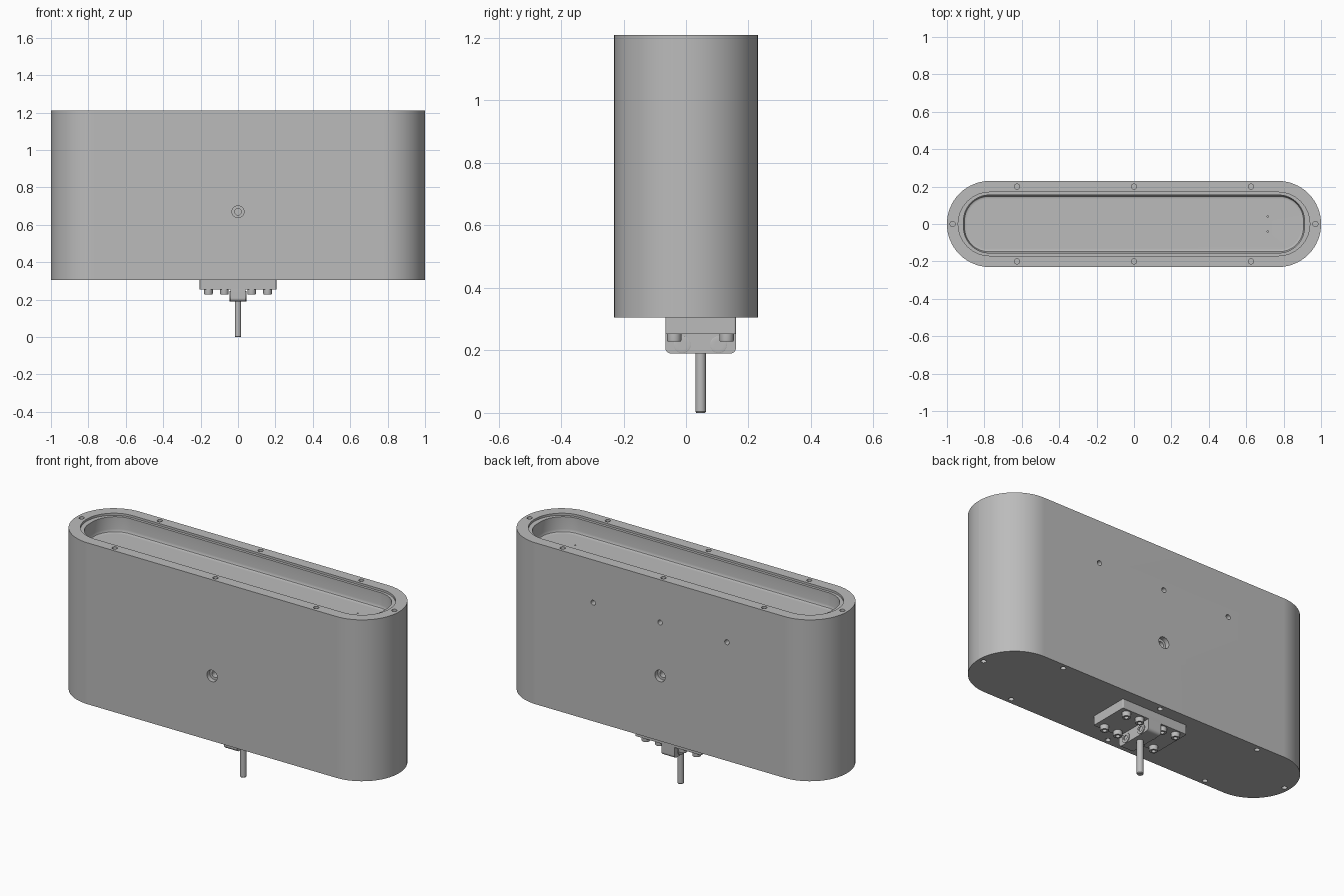
import bpy, bmesh
from math import pi, sin, cos
from mathutils import Matrix, Vector

old = bpy.data.objects.get("Cube")
if old:
    bpy.data.objects.remove(old)

metal = bpy.data.materials.new("satin grey metal")
metal.use_nodes = True
GREY = (0.5, 0.5, 0.5, 1)
metal.diffuse_color = GREY
metal.node_tree.nodes["Principled BSDF"].inputs["Base Color"].default_value = GREY


def rounded(hx, hy, r, z, steps=16):
    """Rounded rectangle outline at height z."""
    pts = []
    corners = [(1, 1), (-1, 1), (-1, -1), (1, -1)]
    for k, (sx, sy) in enumerate(corners):
        for i in range(steps + 1):
            a = (k + i / steps) * pi / 2
            pts.append(Vector((sx * (hx - r) + r * cos(a), sy * (hy - r) + r * sin(a), z)))
    return pts


def circle(r, z, n=24):
    return [Vector((r * cos(2 * pi * i / n), r * sin(2 * pi * i / n), z)) for i in range(n)]


def loft(name, rings, place=Matrix()):
    """Skin a stack of outlines and cap both ends."""
    bm = bmesh.new()
    loops = [[bm.verts.new(place @ p) for p in ring] for ring in rings]
    for a, b in zip(loops, loops[1:]):
        n = len(a)
        for i in range(n):
            j = (i + 1) % n
            bm.faces.new((a[i], a[j], b[j], b[i]))
    bm.faces.new(loops[0][::-1])
    bm.faces.new(loops[-1])
    bmesh.ops.remove_doubles(bm, verts=bm.verts, dist=0.0001)
    bmesh.ops.recalc_face_normals(bm, faces=bm.faces)
    me = bpy.data.meshes.new(name)
    bm.to_mesh(me)
    bm.free()
    me.materials.append(metal)
    ob = bpy.data.objects.new(name, me)
    bpy.context.collection.objects.link(ob)
    return ob


def activate(ob):
    bpy.ops.object.select_all(action='DESELECT')
    ob.select_set(True)
    bpy.context.view_layer.objects.active = ob


def smooth(ob):
    activate(ob)
    bpy.ops.object.shade_smooth_by_angle(angle=0.6)
    ob.modifiers.new("flat sides", 'WEIGHTED_NORMAL').keep_sharp = True


def aim(pos, direction):
    turn = Vector(direction).to_track_quat('Z', 'Y').to_matrix().to_4x4()
    return Matrix.Translation(pos) @ turn


# Oblong housing with a shallow recess in its top
BOTTOM, TOP, FLOOR = 0.305, 1.21, 1.11
housing = loft("housing", [
    rounded(1, 0.23, 0.229, BOTTOM),
    rounded(1, 0.23, 0.229, TOP),
    rounded(0.94, 0.17, 0.169, TOP),
    rounded(0.94, 0.17, 0.169, TOP - 0.012),
    rounded(0.912, 0.155, 0.14, TOP - 0.012),
    rounded(0.912, 0.155, 0.14, FLOOR + 0.02),
    rounded(0.906, 0.148, 0.13, FLOOR + 0.006),
    rounded(0.89, 0.134, 0.11, FLOOR),
])

# Holes: position, direction inwards, radius, depth
holes = []
rim = [(x, y) for x in (-0.625, 0, 0.625) for y in (-0.2, 0.2)] + [(-0.97, 0), (0.97, 0)]
for x, y in rim:
    holes.append(((x, y, TOP), (0, 0, -1), 0.014, 0.05))
    holes.append(((x, y, BOTTOM), (0, 0, 1), 0.014, 0.05))
for x in (-0.415, 0, 0.415):
    holes.append(((x, 0.23, 0.97), (0, -1, 0), 0.014, 0.05))
for y in (-0.04, 0.04):
    holes.append(((0.715, y, FLOOR), (0, 0, -1), 0.004, 0.03))
cutters = [loft("hole_cutter", [circle(r, -0.02, 16), circle(r, d, 16)], aim(p, v))
           for p, v, r, d in holes]
# Stepped holes in the middle of the front and back
for s in (-1, 1):
    cutters.append(loft("stepped_cutter", [
        circle(0.032, -0.02), circle(0.032, 0.025), circle(0.018, 0.025), circle(0.018, 0.1),
    ], aim((0, s * 0.23, 0.67), (0, -s, 0))))

activate(cutters[0])
for c in cutters:
    c.select_set(True)
bpy.ops.object.join()
cutter = cutters[0]
cutter.hide_render = True
mod = housing.modifiers.new("holes", 'BOOLEAN')
mod.operation = 'DIFFERENCE'
mod.solver = 'EXACT'
mod.object = cutter
activate(housing)
bpy.ops.object.modifier_apply(modifier=mod.name)
bpy.data.objects.remove(cutter)
smooth(housing)

# Mounting plate under the housing
MID = 0.047
loft("mounting_plate", [rounded(0.205, 0.113, 0.006, z, 3) for z in (0.253, BOTTOM)],
     Matrix.Translation((0, MID, 0)))

# Clamp block, extruded along x with rounded lower corners
clamp = loft("clamp_block", [rounded(0.05, 0.113, 0.018, x, 5) for x in (-0.04, 0.04)],
             Matrix(((0, 0, 1, 0), (0, 1, 0, MID), (1, 0, 0, 0.24), (0, 0, 0, 1))))
smooth(clamp)


def screw(name, pos, direction, r, h):
    """Cap screw head with a hexagonal-looking sunk socket."""
    ob = loft(name, [circle(r, 0), circle(r, h * 0.85), circle(r * 0.9, h),
                     circle(r * 0.5, h), circle(r * 0.5, h * 0.4)], aim(pos, direction))
    smooth(ob)


# Plate screws in two rows, clamp screws from both sides
for x in (-0.158, -0.073, 0.073, 0.158):
    for y in (-0.038, 0.13):
        screw("plate_screw", (x, y, 0.254), (0, 0, -1), 0.023, 0.026)
for s in (-1, 1):
    for y in (-0.012, 0.104):
        screw("clamp_screw", (s * 0.038, y, 0.218), (s, 0, 0), 0.027, 0.008)

# Stem hanging from the clamp
stem = loft("stem", [circle(0.014, 0), circle(0.017, 0.004), circle(0.017, 0.2)],
            Matrix.Translation((0, MID, 0)))
smooth(stem)
